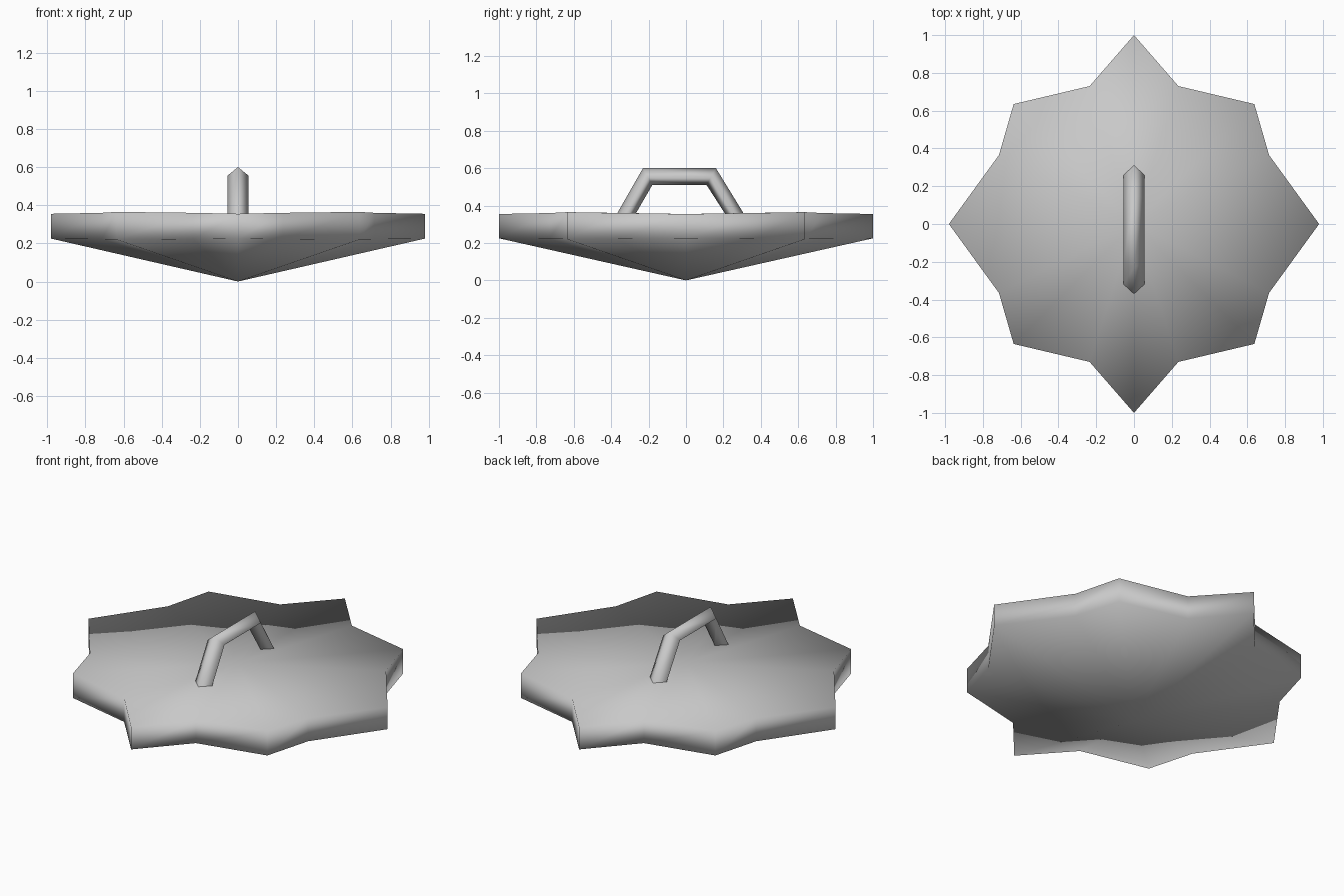
import bpy
import bmesh

cube = bpy.data.objects.get("Cube")
if cube:
    bpy.data.objects.remove(cube, do_unlink=True)

# Single grey finish
grey = bpy.data.materials.new("plain_grey")
grey.use_nodes = True
colour = (0.58, 0.58, 0.58, 1.0)
grey.diffuse_color = colour
grey.node_tree.nodes["Principled BSDF"].inputs["Base Color"].default_value = colour


def finish(name, bm):
    """Turn a bmesh into a fully smooth-shaded object."""
    bmesh.ops.recalc_face_normals(bm, faces=bm.faces)
    for face in bm.faces:
        face.smooth = True
    mesh = bpy.data.meshes.new(name)
    bm.to_mesh(mesh)
    bm.free()
    mesh.materials.append(grey)
    obj = bpy.data.objects.new(name, mesh)
    bpy.context.collection.objects.link(obj)
    return obj


def bridge(bm, a, b):
    """Join two closed rings with quads."""
    n = len(a)
    for i in range(n):
        j = (i + 1) % n
        bm.faces.new((a[i], a[j], b[j], b[i]))


def fan(bm, ring, tip):
    """Close a ring with triangles to one point."""
    centre = bm.verts.new(tip)
    for i in range(len(ring)):
        bm.faces.new((ring[i], ring[(i + 1) % len(ring)], centre))


# Star outline: one quarter (x, y, lower z, upper z), turned into four
quarter = [(0.98, 0, 0.225, 0.355), (0.715, 0.365, 0.222, 0.36),
           (0.637, 0.635, 0.22, 0.365), (0.235, 0.73, 0.222, 0.36),
           (0, 1, 0.225, 0.355)]
half = quarter + [(-x, y, lo, hi) for x, y, lo, hi in quarter[-2::-1]]
outline = half + [(x, -y, lo, hi) for x, y, lo, hi in half[-2:0:-1]]

# Star body: flat lid, upright rim, shallow point below
bm = bmesh.new()
lower = [bm.verts.new((x, y, lo)) for x, y, lo, hi in outline]
upper = [bm.verts.new((x, y, hi)) for x, y, lo, hi in outline]
bridge(bm, lower, upper)
fan(bm, upper, (0, 0, 0.355))
fan(bm, lower, (0, 0, 0))
finish("star_body", bm)

# Handle: diamond-section bar along (outer y, z) and (inner y, z)
path = [((-0.37, 0.355), (-0.27, 0.355)), ((-0.23, 0.60), (-0.18, 0.51)),
        ((0.16, 0.60), (0.11, 0.51)), ((0.31, 0.355), (0.21, 0.355))]
bm = bmesh.new()
rings = []
for (yo, zo), (yi, zi) in path:
    ym, zm = (yo + yi) / 2, (zo + zi) / 2
    section = [(0, yo, zo), (0.055, ym, zm), (0, yi, zi), (-0.055, ym, zm)]
    rings.append([bm.verts.new(p) for p in section])
for a, b in zip(rings, rings[1:]):
    bridge(bm, a, b)
finish("handle", bm)
